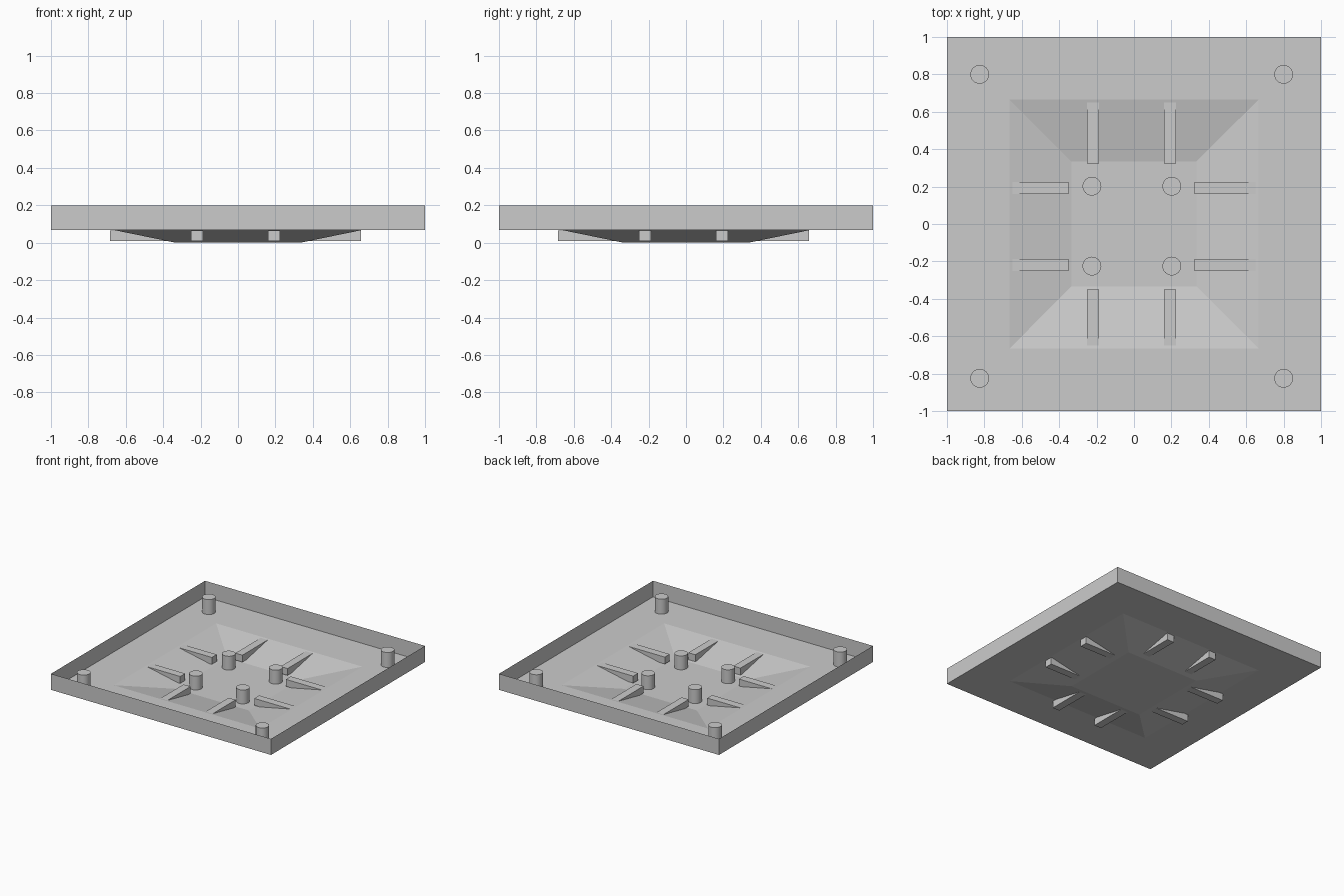
import bpy
import bmesh
import math

cube = bpy.data.objects.get("Cube")
if cube:
    bpy.data.objects.remove(cube, do_unlink=True)

grey = bpy.data.materials.new("light_grey")
grey.use_nodes = True
grey.diffuse_color = (0.6, 0.6, 0.6, 1)
grey.node_tree.nodes["Principled BSDF"].inputs["Base Color"].default_value = (0.6, 0.6, 0.6, 1)

FLOOR = 0.068   # level of the wide tray floor
RIM = 0.2       # top of the side walls


def finish(name, bm):
    mesh = bpy.data.meshes.new(name)
    bm.to_mesh(mesh)
    bm.free()
    mesh.materials.append(grey)
    obj = bpy.data.objects.new(name, mesh)
    bpy.context.collection.objects.link(obj)
    return obj


def square_ring(bm, half, z):
    corners = ((-1, -1), (1, -1), (1, 1), (-1, 1))
    return [bm.verts.new((half * x, half * y, z)) for x, y in corners]


# Thin-walled tray with a sloped square recess, as nested square rings
bm = bmesh.new()
rings = [square_ring(bm, half, z) for half, z in
         ((1, RIM), (1, FLOOR), (0.665, FLOOR), (0.333, 0))]
for outer, inner in zip(rings, rings[1:]):
    for i in range(4):
        j = (i + 1) % 4
        bm.faces.new((outer[i], outer[j], inner[j], inner[i]))
bm.faces.new(rings[-1])
finish("tray", bm)


# Ribs crossing the sloped sides of the recess
def rib(name, x0, x1, y0, y1):
    bm = bmesh.new()
    bmesh.ops.create_cube(bm, size=1)
    z0, z1 = 0.008, 0.065
    bmesh.ops.scale(bm, vec=(x1 - x0, y1 - y0, z1 - z0), verts=bm.verts)
    bmesh.ops.translate(bm, vec=((x0 + x1) / 2, (y0 + y1) / 2, (z0 + z1) / 2), verts=bm.verts)
    finish(name, bm)


HALF = 0.032
for near, far, ends in ((-0.685, -0.35, ("right", "front")), (0.323, 0.658, ("left", "back"))):
    for n, c in enumerate((-0.218, 0.192)):
        rib(f"{ends[0]}_rib_{n + 1}", near, far, c - HALF, c + HALF)
        rib(f"{ends[1]}_rib_{n + 1}", c - HALF, c + HALF, near, far)


# Round posts in the corners and in the recess
def post(name, x, y, z0, z1):
    bm = bmesh.new()
    bmesh.ops.create_cone(bm, cap_ends=True, segments=32, radius1=0.05,
                          radius2=0.05, depth=z1 - z0)
    bmesh.ops.translate(bm, vec=(x, y, (z0 + z1) / 2), verts=bm.verts)
    obj = finish(name, bm)
    bpy.ops.object.select_all(action="DESELECT")
    obj.select_set(True)
    bpy.context.view_layer.objects.active = obj
    bpy.ops.object.shade_smooth_by_angle(angle=math.radians(40))


for name, low, high, z0, z1 in (("corner_post", -0.825, 0.8, FLOOR + 0.001, 0.192),
                                ("inner_post", -0.225, 0.202, 0.001, 0.115)):
    for sx, x in (("right", low), ("left", high)):
        for sy, y in (("front", low), ("back", high)):
            post(f"{name}_{sy}_{sx}", x, y, z0, z1)
